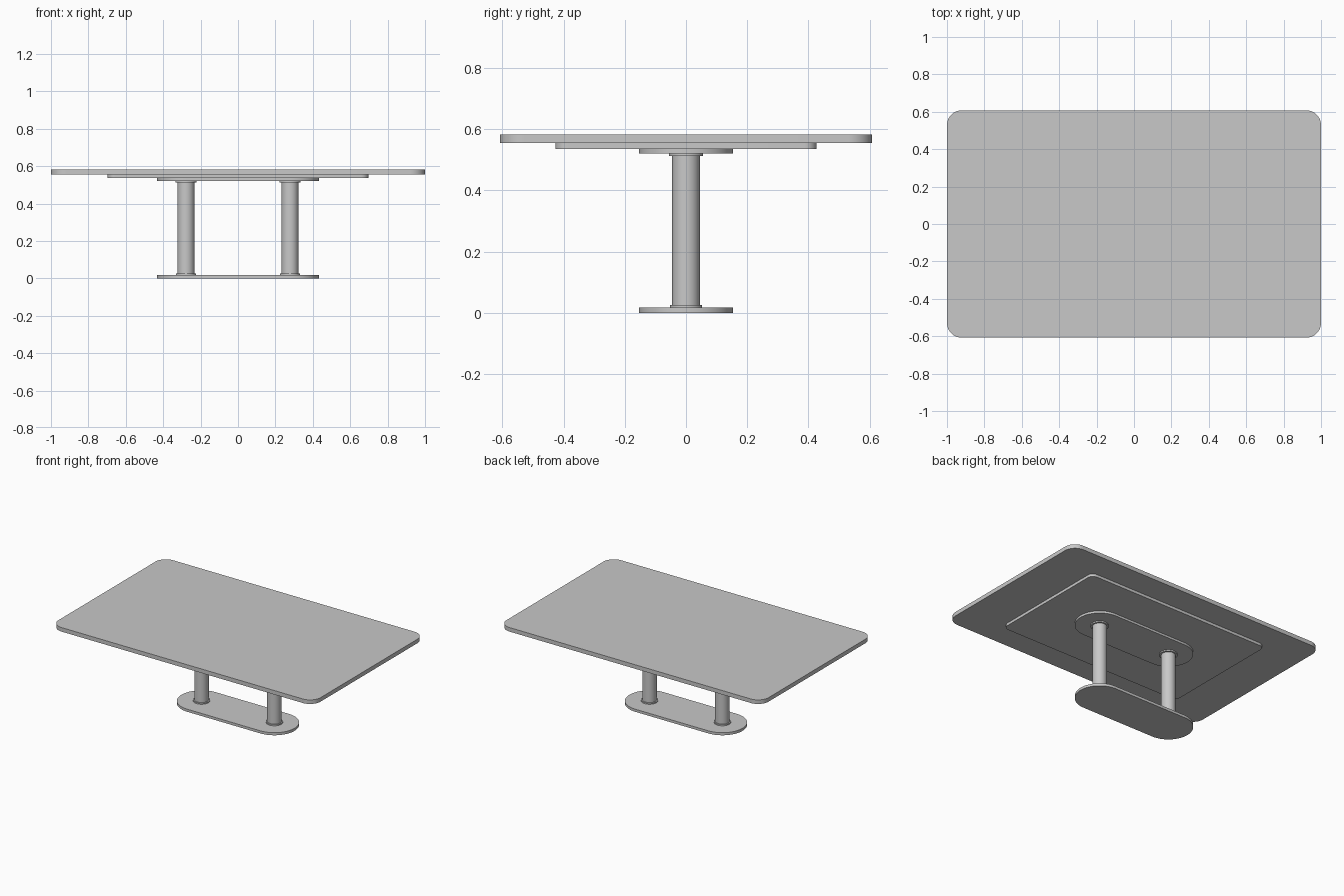
import bpy, bmesh
from math import cos, sin, pi, radians

cube = bpy.data.objects.get("Cube")
if cube:
    bpy.data.objects.remove(cube, do_unlink=True)

grey = bpy.data.materials.new("light_grey")
grey.use_nodes = True
colour = (0.58, 0.58, 0.58, 1)
grey.diffuse_color = colour
grey.node_tree.nodes["Principled BSDF"].inputs["Base Color"].default_value = colour


def slab(name, half_x, half_y, radius, z0, z1, centre_x=0, steps=16):
    """Extrude a rounded rectangle; a full radius gives a stadium or a disc."""
    bm = bmesh.new()
    verts = []
    corners = ((1, 1), (-1, 1), (-1, -1), (1, -1))
    for i, (sx, sy) in enumerate(corners):
        for k in range(steps + 1):
            a = (i + k / steps) * pi / 2
            x = centre_x + sx * (half_x - radius) + radius * cos(a)
            y = sy * (half_y - radius) + radius * sin(a)
            verts.append(bm.verts.new((x, y, z0)))
    base = bm.faces.new(verts)
    top = bmesh.ops.extrude_face_region(bm, geom=[base])["geom"]
    bmesh.ops.translate(bm, vec=(0, 0, z1 - z0),
                        verts=[g for g in top if isinstance(g, bmesh.types.BMVert)])
    bmesh.ops.remove_doubles(bm, verts=bm.verts[:], dist=0.0001)
    bmesh.ops.recalc_face_normals(bm, faces=bm.faces[:])
    mesh = bpy.data.meshes.new(name)
    bm.to_mesh(mesh)
    bm.free()
    mesh.materials.append(grey)
    obj = bpy.data.objects.new(name, mesh)
    bpy.context.collection.objects.link(obj)
    bpy.ops.object.select_all(action="DESELECT")
    obj.select_set(True)
    bpy.context.view_layer.objects.active = obj
    bpy.ops.object.shade_smooth_by_angle(angle=radians(30))
    return obj


def disc(name, radius, z0, z1, x):
    return slab(name, radius, radius, radius, z0, z1, x)


# Top and the stepped panels below it
slab("tabletop", 1.0, 0.608, 0.08, 0.555, 0.583)
slab("under_panel", 0.697, 0.427, 0.04, 0.536, 0.555)
slab("top_plate", 0.432, 0.154, 0.154, 0.521, 0.536)

# Floor plate
slab("base_plate", 0.432, 0.154, 0.154, 0, 0.018)

# Two columns with collars
for side, x in (("left", 0.278), ("right", -0.278)):
    disc(side + "_column", 0.045, 0.018, 0.521, x)
    disc(side + "_top_collar", 0.056, 0.512, 0.521, x)
    disc(side + "_base_collar", 0.053, 0.018, 0.026, x)
